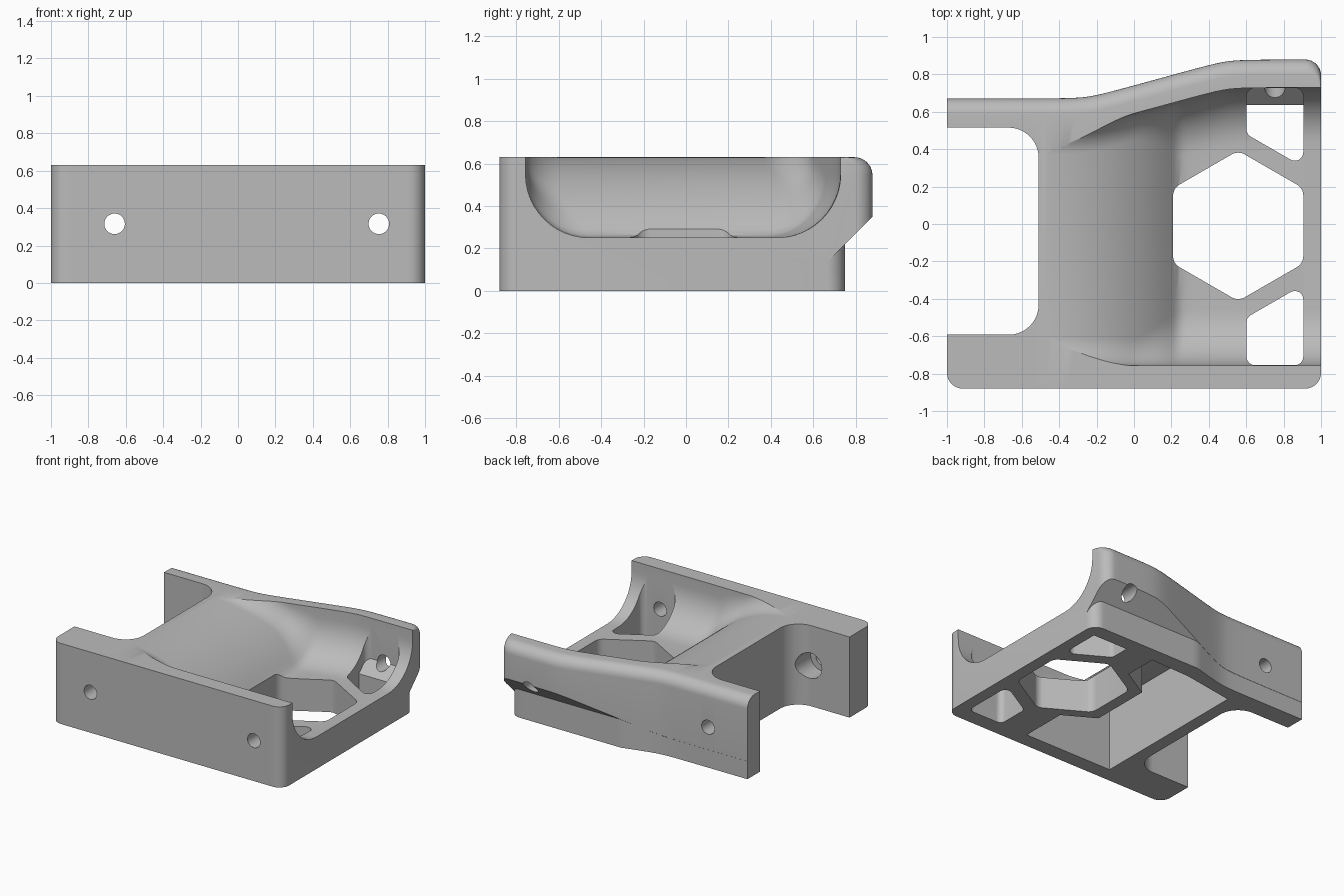
import bpy, bmesh, math
from mathutils import Vector

if "Cube" in bpy.data.objects:
    bpy.data.objects.remove(bpy.data.objects["Cube"])

TOP, FRONT, FLOOR = 0.63, -0.88, 0.25
CORNER = 0.085


def make_object(name, bm):
    bmesh.ops.recalc_face_normals(bm, faces=bm.faces)
    mesh = bpy.data.meshes.new(name)
    bm.to_mesh(mesh)
    bm.free()
    obj = bpy.data.objects.new(name, mesh)
    bpy.context.collection.objects.link(obj)
    return obj


def loft(name, sections):
    """Skin closed sections that all have the same number of points."""
    bm = bmesh.new()
    rings = [[bm.verts.new(p) for p in s] for s in sections]
    n = len(rings[0])
    for a, b in zip(rings, rings[1:]):
        for i in range(n):
            j = (i + 1) % n
            bm.faces.new((a[i], a[j], b[j], b[i]))
    bm.faces.new(rings[0])
    bm.faces.new(rings[-1])
    return make_object(name, bm)


def rounded(points, r, steps=8):
    """Fillet every corner of a polygon."""
    out = []
    pts = [Vector(p) for p in points]
    for i, p in enumerate(pts):
        a = (pts[i - 1] - p).normalized()
        b = (pts[(i + 1) % len(pts)] - p).normalized()
        half = a.angle(b) / 2
        centre = p + (a + b).normalized() * r / math.sin(half)
        u = p + a * r / math.tan(half) - centre
        v = p + b * r / math.tan(half) - centre
        for k in range(steps + 1):
            t = k / steps
            out.append(centre + (u * (1 - t) + v * t).normalized() * r)
    return out


def upright(name, outline, z0=-0.2, z1=0.9):
    return loft(name, [[(p[0], p[1], z) for p in outline] for z in (z0, z1)])


def boolean(obj, cutter, operation="DIFFERENCE"):
    mod = obj.modifiers.new("cut", "BOOLEAN")
    mod.operation = operation
    mod.solver = "EXACT"
    mod.object = cutter
    bpy.context.view_layer.objects.active = obj
    bpy.ops.object.modifier_apply(modifier=mod.name)
    bpy.data.objects.remove(cutter)


def soft(u, k):
    return (u + math.sqrt(u * u + k)) / 2


def back(x):
    """Flared back wall."""
    return 0.67 + 0.28 * (soft(x + 0.25, 0.006) - soft(x - 0.5, 0.006))


def floor(x):
    """Convex ramp running down to the flat floor."""
    ramp = TOP - 0.9 + math.sqrt(max(0.81 - (x + 0.5) ** 2, 0))
    return FLOOR + soft(ramp - FLOOR, 0.001)


def round_end(x):
    d = max(0, x - (1 - CORNER))
    return CORNER - math.sqrt(max(CORNER ** 2 - d * d, 0))


# Body: flared at the back, undercut by a sloping step, rounded on the top back edge
def body_section(x):
    yf = FRONT + round_end(abs(x))
    yb = back(x) - round_end(x)
    low = min(yb - 0.001, 0.75 - round_end(x))
    pts = [(yf, 0), (low, 0), (low, low - 0.53), (yb, yb - 0.53)]
    for k in range(9):
        a = math.pi / 2 * k / 8
        pts.append((yb - CORNER + CORNER * math.cos(a), TOP - CORNER + CORNER * math.sin(a)))
    pts.append((yf, TOP))
    return [(x, y, z) for y, z in pts]


ends = [1 - CORNER + CORNER * math.sin(math.pi / 2 * k / 8) for k in range(9)]
middle = [-0.88 + 1.76 * k / 44 for k in range(45)]
body = loft("bracket_body", [body_section(x) for x in [-e for e in reversed(ends)] + middle + ends])


# Cradle: trough with round corners that rises along the ramp
def cradle_section(x):
    t = min(max((x + 0.02) / 0.32, 0), 1)
    r = 0.15 + 0.15 * t * t * (3 - 2 * t)
    f, yf, yb = floor(x), -0.757, back(x) - 0.15
    pts = [(yf, 1.1)]
    for k in range(13):
        a = math.pi / 2 * k / 12
        pts.append((yf + r - r * math.cos(a), f + r - r * math.sin(a)))
    for k in range(13):
        a = math.pi / 2 * k / 12
        pts.append((yb - r + r * math.sin(a), f + r - r * math.cos(a)))
    pts.append((yb, 1.1))
    return [(x, y, z) for y, z in pts]


boolean(body, loft("cradle_cutter", [cradle_section(-0.49 + 1.56 * k / 60) for k in range(61)]))

# Open slot between the two legs
slot = [(-1.6, -0.592), (-0.51, -0.592), (-0.51, 0.515), (-1.6, 0.515)]
boolean(body, upright("slot_cutter", rounded(slot, 0.16, 12)))

# Hollow under the ramp, leaving an even skin
hollow = [(-0.41, -0.76), (0.36, -0.76), (0.36, -0.39), (0.12, -0.25), (0.12, 0.23),
          (0.36, 0.37), (0.36, 0.63), (0.02, 0.62), (-0.41, 0.55)]
hollow_cutter = upright("hollow_cutter", hollow)
xs = [-0.6 + 1.2 * k / 40 for k in range(41)]
under = [(x, floor(max(x, -0.49)) - 0.09) for x in xs] + [(0.6, -0.5), (-0.6, -0.5)]
boolean(hollow_cutter, loft("under_ramp", [[(x, y, z) for x, z in under] for y in (-1, 1)]), "INTERSECT")
boolean(body, hollow_cutter)

# Hexagonal window
hexagon = [(0.557 + 0.402 * math.sin(math.pi / 3 * k), -0.01 + 0.402 * math.cos(math.pi / 3 * k))
           for k in range(6)]
boolean(body, upright("hexagon_cutter", rounded(hexagon, 0.07)))

# Front corner window
front_window = [(0.602, -0.755), (0.905, -0.755), (0.905, -0.325), (0.602, -0.5)]
boolean(body, upright("front_window_cutter", rounded(front_window, 0.045)))

# Back corner window, stepping outwards above the sloping undercut
back_window = [(0.602, 0.728), (0.602, 0.48), (0.905, 0.305), (0.905, 0.728)]
back_cutter = upright("back_window_cutter", rounded(back_window, 0.045))
step = [(0, -0.5), (0.635, -0.5), (0.635, 0.22), (0.735, 0.32), (0.735, 1), (0, 1)]
boolean(back_cutter, loft("step", [[(x, y, z) for y, z in step] for x in (0.5, 1)]), "INTERSECT")
boolean(body, back_cutter)


# Screw holes through both walls, and a counterbore inside the front leg
def bore(name, x, r, y0, y1):
    ring = [(x + r * math.cos(math.tau * k / 32), 0.316 + r * math.sin(math.tau * k / 32))
            for k in range(32)]
    boolean(body, loft(name, [[(px, y, pz) for px, pz in ring] for y in (y0, y1)]))


for hole_x in (-0.66, 0.753):
    bore("screw_cutter", hole_x, 0.055, -1.2, 1.2)
bore("counterbore_cutter", -0.66, 0.1, -0.74, -0.4)

# Plain grey finish
grey = bpy.data.materials.new("light_grey")
grey.use_nodes = True
colour = (0.5, 0.5, 0.5, 1)
grey.diffuse_color = colour
grey.node_tree.nodes["Principled BSDF"].inputs["Base Color"].default_value = colour
body.data.materials.clear()
body.data.materials.append(grey)

bpy.ops.object.select_all(action="DESELECT")
body.select_set(True)
bpy.context.view_layer.objects.active = body
bpy.ops.object.shade_smooth_by_angle(angle=math.radians(25))
